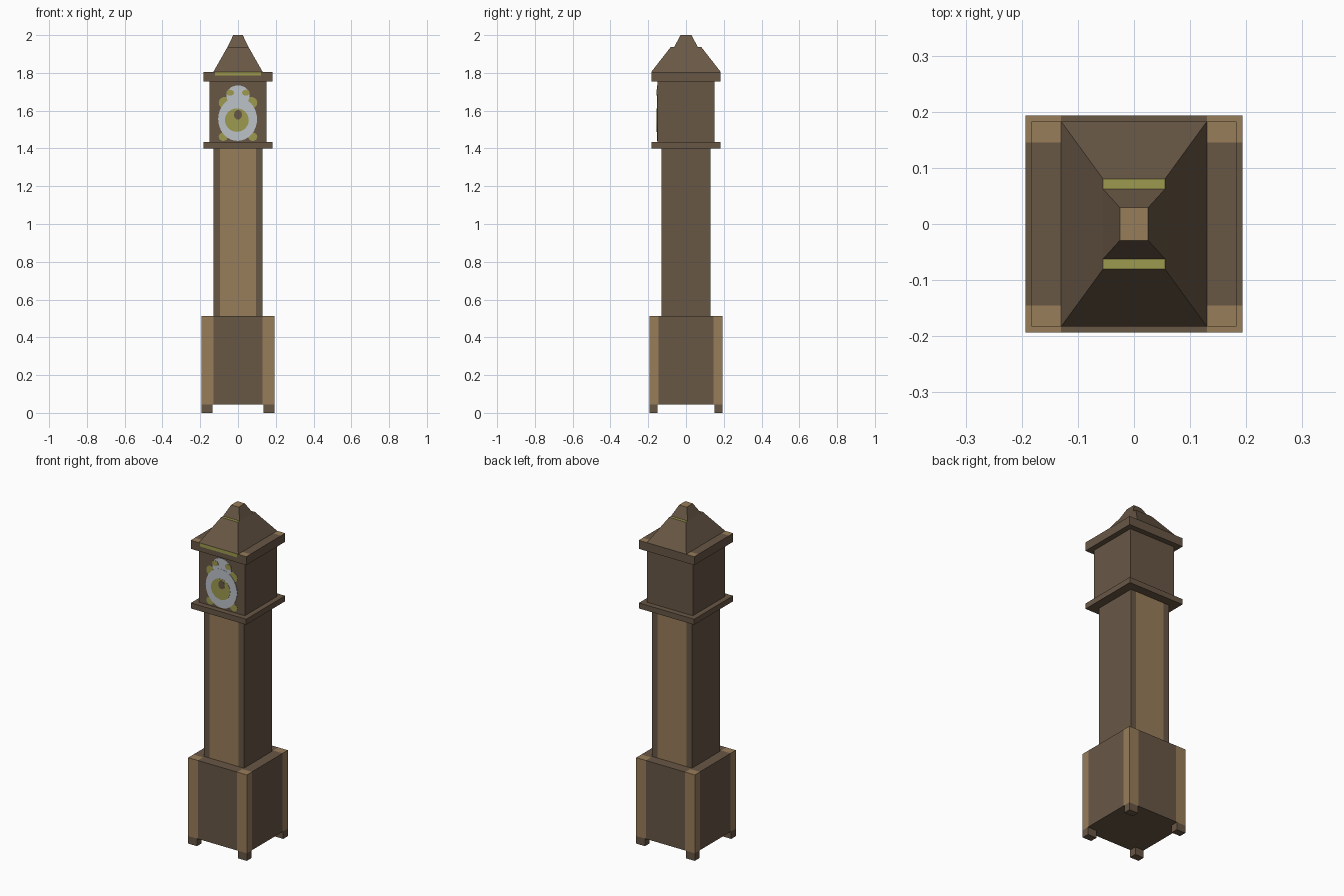
import bpy, bmesh, math
from mathutils import Vector

if "Cube" in bpy.data.objects:
    bpy.data.objects.remove(bpy.data.objects["Cube"])


def material(name, rgb):
    m = bpy.data.materials.new(name)
    lin = [(c / 255 / 12.92) if c < 10 else ((c / 255 + 0.055) / 1.055) ** 2.4 for c in rgb]
    m.diffuse_color = (*lin, 1)
    m.use_nodes = True
    m.node_tree.nodes["Principled BSDF"].inputs["Base Color"].default_value = m.diffuse_color
    return m


MATS = [material("dark wood", (104, 87, 69)), material("light wood", (152, 125, 91)),
        material("brass", (158, 154, 78)), material("dial silver", (188, 194, 200))]
WOOD, LIGHT, BRASS, SILVER = range(4)


def finish(name, bm, rule):
    bmesh.ops.recalc_face_normals(bm, faces=bm.faces[:])
    for f in bm.faces:
        f.material_index = rule(f.calc_center_median(), f.normal)
    me = bpy.data.meshes.new(name)
    bm.to_mesh(me)
    bm.free()
    for m in MATS:
        me.materials.append(m)
    ob = bpy.data.objects.new(name, me)
    bpy.context.collection.objects.link(ob)
    return ob


def frustum(name, low, high, z0, z1, cuts=(), rule=lambda c, n: WOOD, at=(0, 0)):
    """Block from half-size low at z0 to high at z1; cuts = (axis, position) edge loops."""
    bm = bmesh.new()
    rings = []
    for (hx, hy), z in ((low, z0), (high, z1)):
        rings.append([bm.verts.new((at[0] + sx * hx, at[1] + sy * hy, z))
                      for sx, sy in ((-1, -1), (1, -1), (1, 1), (-1, 1))])
    a, b = rings
    bm.faces.new(a[::-1])
    bm.faces.new(b)
    for i in range(4):
        j = (i + 1) % 4
        bm.faces.new((a[i], a[j], b[j], b[i]))
    for axis, pos in cuts:
        n = Vector((0, 0, 0))
        n[axis] = 1
        bmesh.ops.bisect_plane(bm, geom=bm.verts[:] + bm.edges[:] + bm.faces[:],
                               plane_co=n * pos, plane_no=n)
    return finish(name, bm, rule)


def disc(name, x, z, rx, rz, depth, mat, y=-0.151, sides=32):
    """Thin elliptical plate on the hood front."""
    bm = bmesh.new()
    ring = [bm.verts.new((x + rx * math.cos(t), y, z + rz * math.sin(t)))
            for t in (2 * math.pi * i / sides for i in range(sides))]
    face = bm.faces.new(ring)
    ext = bmesh.ops.extrude_face_region(bm, geom=[face])["geom"]
    bmesh.ops.translate(bm, verts=[v for v in ext if isinstance(v, bmesh.types.BMVert)],
                        vec=(0, -depth, 0))
    return finish(name, bm, lambda c, n: mat)


CORNERS = [(0, -0.13), (0, 0.13), (1, -0.145), (1, 0.145)]


def in_corner(c):
    return abs(c.x) > 0.13 and abs(c.y) > 0.145


# feet
for sx, side in ((-1, "left"), (1, "right")):
    for sy, end in ((-1, "front"), (1, "back")):
        frustum(f"{end}_{side}_foot", (0.029, 0.0215), (0.029, 0.0215), 0, 0.045,
                at=(sx * 0.164, sy * 0.1715))

# base with light corner posts
frustum("base", (0.193, 0.193), (0.193, 0.193), 0.045, 0.512, CORNERS,
        lambda c, n: LIGHT if in_corner(c) and n.z > -0.5 else WOOD)

# trunk with light front and back panels
frustum("trunk", (0.131, 0.131), (0.131, 0.131), 0.512, 1.4, [(0, -0.096), (0, 0.096)],
        lambda c, n: LIGHT if abs(n.y) > 0.5 and abs(c.x) < 0.09 else WOOD)

# hood between ledge and cornice
frustum("ledge", (0.182, 0.183), (0.182, 0.183), 1.4, 1.433)
frustum("hood", (0.151, 0.151), (0.151, 0.151), 1.433, 1.755)


def cornice_rule(c, n):
    if n.z > 0.5 and in_corner(c):
        return LIGHT
    if n.y < -0.5 and abs(c.x) < 0.12 and c.z > 1.785:
        return BRASS
    return WOOD


frustum("cornice", (0.183, 0.183), (0.183, 0.183), 1.755, 1.806,
        CORNERS + [(0, -0.122), (0, 0.122), (2, 1.785)], cornice_rule)

# two-stage roof with brass steps and a light cap
frustum("roof", (0.13, 0.183), (0.055, 0.08), 1.806, 1.938,
        rule=lambda c, n: BRASS if n.z > 0.9 else WOOD)
frustum("roof_top", (0.055, 0.062), (0.025, 0.029), 1.938, 2.0,
        rule=lambda c, n: LIGHT if n.z > 0.9 else WOOD)

# clock dial: brass corner ornaments, silver dial and arch, brass centre
for s, side in ((-1, "left"), (1, "right")):
    disc(f"upper_ornament_{side}", s * 0.072, 1.642, 0.03, 0.03, 0.001, BRASS)
    disc(f"lower_ornament_{side}", s * 0.078, 1.462, 0.024, 0.022, 0.001, BRASS)
    disc(f"arch_ornament_{side}", s * 0.042, 1.695, 0.02, 0.016, 0.004, BRASS)
disc("dial_arch", 0, 1.68, 0.062, 0.054, 0.002, SILVER)
disc("dial", -0.002, 1.555, 0.103, 0.115, 0.003, SILVER)
disc("dial_centre", -0.006, 1.55, 0.063, 0.062, 0.004, BRASS)
disc("dial_boss", 0, 1.578, 0.021, 0.025, 0.005, WOOD)
